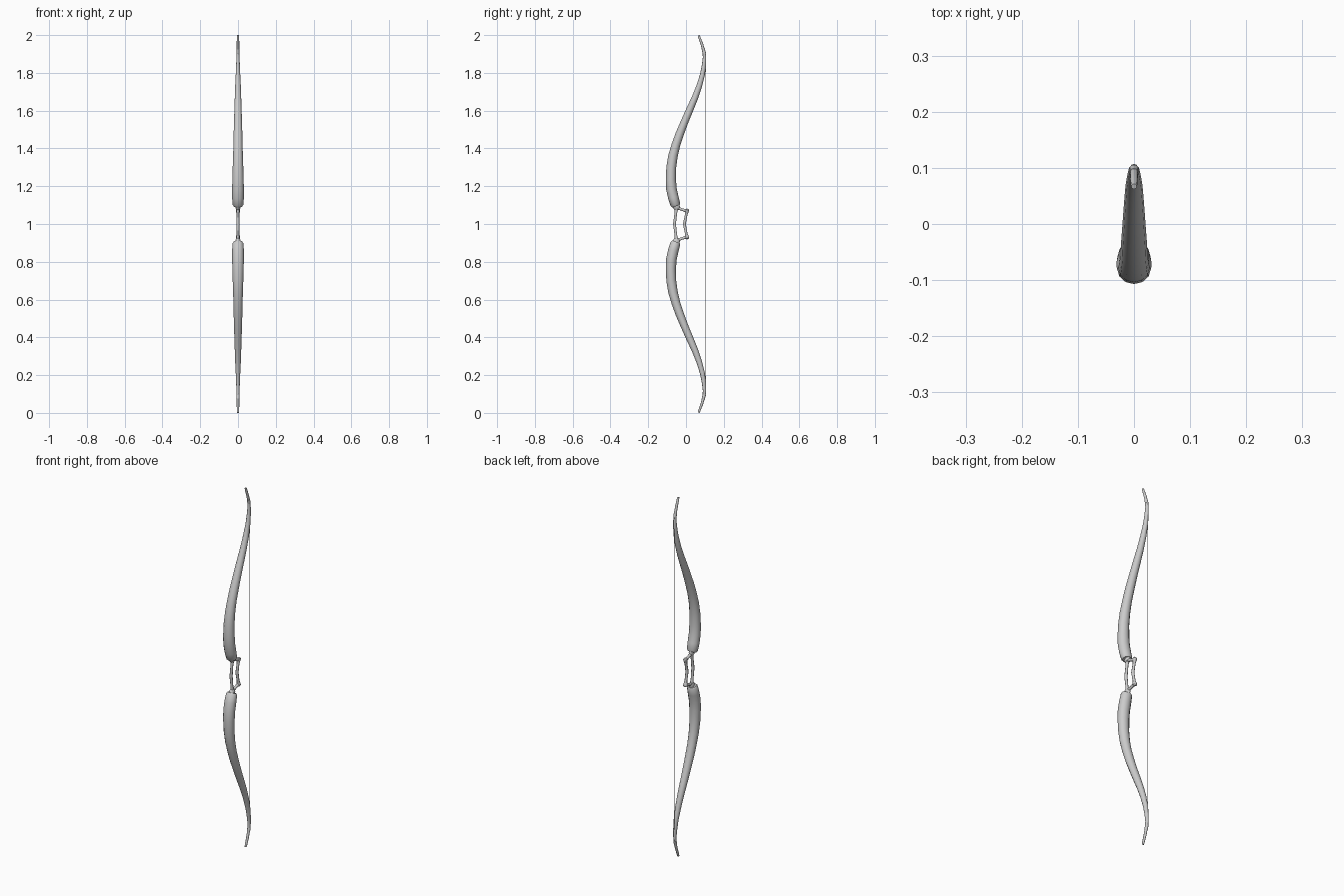
import bpy
from math import sin, cos, pi
from mathutils import Vector

if "Cube" in bpy.data.objects:
    bpy.data.objects.remove(bpy.data.objects["Cube"])


def sweep(name, stations, sides=12, flip=1):
    """Tube in the YZ plane. Station = (y, height from mid, half width x, half thickness)."""
    pts = [Vector((0, s[0], 1 + flip * s[1])) for s in stations]
    n = len(pts)
    verts, faces = [], []
    for i, (p, s) in enumerate(zip(pts, stations)):
        t = (pts[min(i + 1, n - 1)] - pts[max(i - 1, 0)]).normalized()
        side = Vector((0, t.z, -t.y))
        for k in range(sides):
            a = 2 * pi * k / sides
            verts.append(p + Vector((cos(a) * s[2], 0, 0)) + side * sin(a) * s[3])
    for i in range(n - 1):
        for k in range(sides):
            m = (k + 1) % sides
            faces.append((i * sides + k, i * sides + m,
                          (i + 1) * sides + m, (i + 1) * sides + k))
    faces.append(tuple(reversed(range(sides))))
    faces.append(tuple(range((n - 1) * sides, n * sides)))
    if flip < 0:
        faces = [tuple(reversed(f)) for f in faces]
    me = bpy.data.meshes.new(name)
    me.from_pydata(verts, [], faces)
    me.update()
    ob = bpy.data.objects.new(name, me)
    bpy.context.collection.objects.link(ob)
    bpy.context.view_layer.objects.active = ob
    for o in bpy.context.selected_objects:
        o.select_set(False)
    ob.select_set(True)
    bpy.ops.object.shade_smooth_by_angle(angle=0.7)
    return ob


# Recurved limb, from the grip end to the nock
limb = [(-.053, .094, .023, .020), (-.056, .102, .029, .026), (-.067, .140, .031, .028),
        (-.077, .185, .031, .028), (-.080, .235, .030, .027), (-.078, .300, .028, .026),
        (-.069, .360, .026, .025), (-.053, .420, .024, .023), (-.032, .480, .023, .022),
        (-.006, .545, .021, .020), (.022, .610, .019, .019), (.048, .670, .017, .017),
        (.070, .730, .015, .015), (.087, .790, .012, .013), (.095, .840, .010, .011),
        (.098, .880, .008, .009), (.096, .906, .007, .008)]
# Nock ring and bent tip
nock = [(.097, .903, .0085, .009), (.091, .926, .008, .0085)]
tip = [(.093, .920, .007, .0075), (.083, .955, .007, .007), (.070, .990, .006, .006),
       (.067, .9985, .005, .005)]
# Collar between limb and grip frame
collar = [(-.054, .100, .013, .018), (-.048, .085, .013, .018), (-.046, .079, .010, .014)]

for label, f in (("upper", 1), ("lower", -1)):
    sweep(label + "_limb", limb, 12, f)
    sweep(label + "_nock_ring", nock, 12, f)
    sweep(label + "_tip", tip, 12, f)
    sweep(label + "_collar", collar, 12, f)
    # Arm reaching back from the collar to the rear grip bar
    sweep(label + "_grip_arm", [(-.048, .086, .009, .009), (-.022, .077, .007, .007),
                                (.006, .068, .009, .009)], 10, f)
    # Knuckle at the rear corner
    sweep(label + "_grip_knuckle", [(.009, .080, .005, .005), (.007, .075, .011, .010),
                                    (.004, .063, .011, .010), (.002, .056, .007, .007)], 10, f)


def bar(name, y_end, y_mid, top):
    half = [(y_end, top, .010, .010), (y_end * .7 + y_mid * .3, top * .7, .007, .007)]
    sweep(name, half + [(y_mid, 0, .008, .008)]
          + [(s[0], -s[1], s[2], s[3]) for s in reversed(half)], 10)


# Front and rear grip bars
bar("front_grip_bar", -.050, -.061, .085)
bar("rear_grip_bar", .005, -.009, .068)

# Bow string
bpy.ops.mesh.primitive_cylinder_add(vertices=8, radius=.0018, depth=1.80,
                                    location=(0, .104, 1))
bpy.context.object.name = "string"
